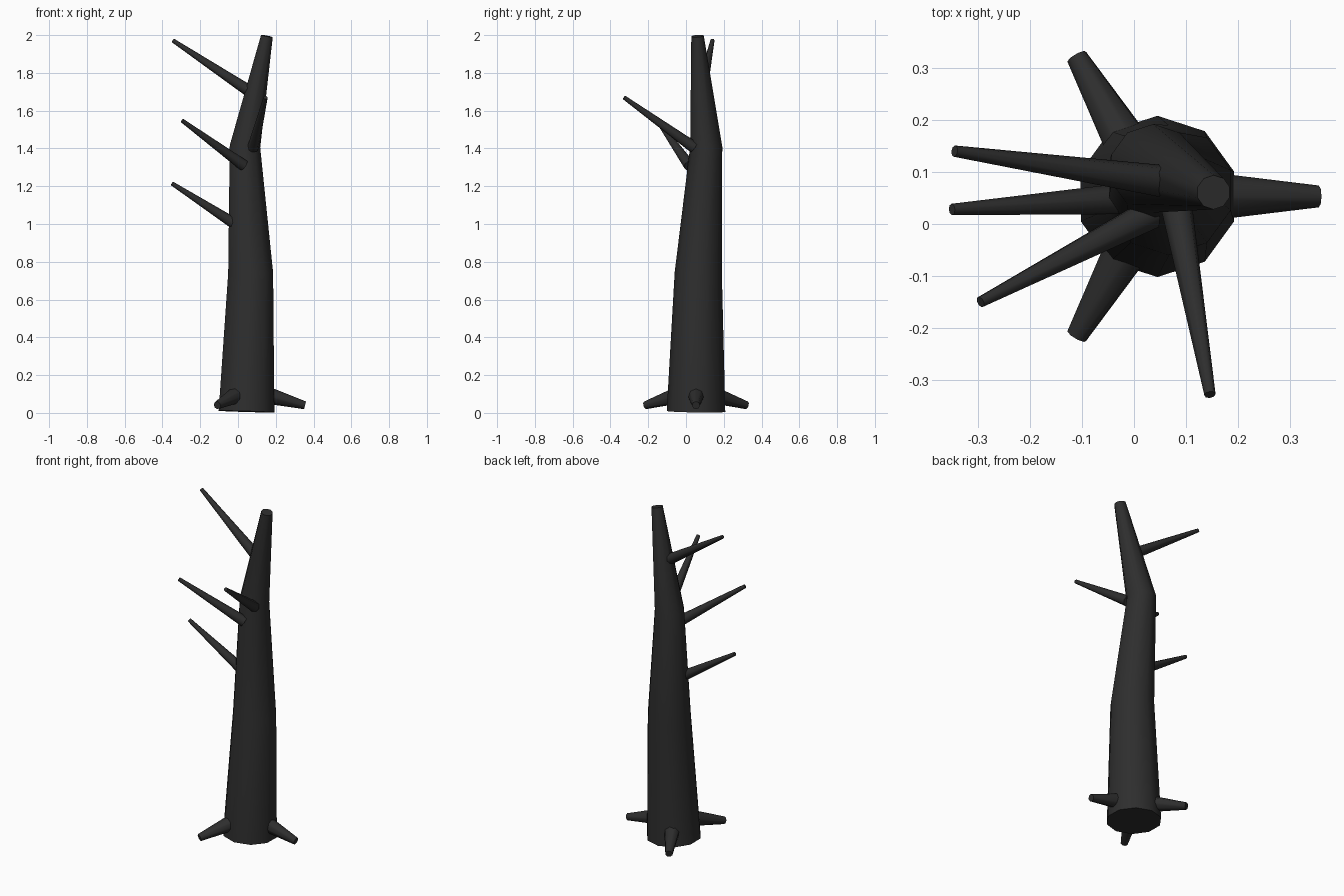
import bpy, bmesh, math
from mathutils import Vector

if "Cube" in bpy.data.objects:
    bpy.data.objects.remove(bpy.data.objects["Cube"])

bark = bpy.data.materials.new("dark bark")
bark.diffuse_color = (0.027, 0.027, 0.027, 1)
bark.use_nodes = True
bark.node_tree.nodes["Principled BSDF"].inputs["Base Color"].default_value = bark.diffuse_color


def tube(name, rings, sides):
    """Closed tapered tube through (point, radius) rings, each square to the path."""
    pts = [Vector(p) for p, r in rings]
    bm = bmesh.new()
    loops = []
    for i, (p, r) in enumerate(rings):
        ahead = (pts[min(i + 1, len(pts) - 1)] - pts[i]).normalized()
        behind = (pts[i] - pts[max(i - 1, 0)]).normalized()
        turn = Vector((0, 0, 1)).rotation_difference(ahead + behind)
        loop = []
        for k in range(sides):
            a = math.pi / 2 + math.tau * k / sides
            offset = Vector((r * math.cos(a), r * math.sin(a), 0))
            loop.append(bm.verts.new(pts[i] + turn @ offset))
        loops.append(loop)
    for low, high in zip(loops, loops[1:]):
        for k in range(sides):
            n = (k + 1) % sides
            bm.faces.new((low[k], low[n], high[n], high[k]))
    bm.faces.new(loops[0][::-1])
    bm.faces.new(loops[-1])
    bmesh.ops.recalc_face_normals(bm, faces=bm.faces[:])
    mesh = bpy.data.meshes.new(name)
    bm.to_mesh(mesh)
    bm.free()
    obj = bpy.data.objects.new(name, mesh)
    bpy.context.collection.objects.link(obj)
    mesh.materials.append(bark)
    bpy.ops.object.select_all(action='DESELECT')
    obj.select_set(True)
    bpy.context.view_layer.objects.active = obj
    bpy.ops.object.shade_smooth_by_angle(angle=math.radians(50))
    return obj


# Crooked trunk
tube("trunk", [((0.045, 0.053, 0.007), 0.155),
               ((0.067, 0.065, 0.74), 0.125),
               ((0.037, 0.107, 1.41), 0.085),
               ((0.153, 0.061, 1.995), 0.033)], 10)

# Three roots spread evenly round the foot
for i in range(3):
    a = math.tau * i / 3
    start = (0.045 + 0.03 * math.cos(a), 0.053 + 0.03 * math.sin(a), 0.115)
    end = (0.045 + 0.31 * math.cos(a), 0.053 + 0.31 * math.sin(a), 0.04)
    tube(f"root_{i + 1}", [(start, 0.055), (end, 0.021)], 8)

# Bare branches, base to tip
branches = [((0.05, 0.083, 1.71), (-0.345, 0.14, 1.972)),
            ((0.03, 0.018, 1.31), (-0.295, -0.15, 1.547)),
            ((0.0, 0.05, 0.99), (-0.35, 0.028, 1.215)),
            ((0.08, 0.043, 1.405), (0.146, -0.328, 1.67))]
for i, (base, tip) in enumerate(branches):
    tube(f"branch_{i + 1}", [(base, 0.031), (tip, 0.011)], 8)
